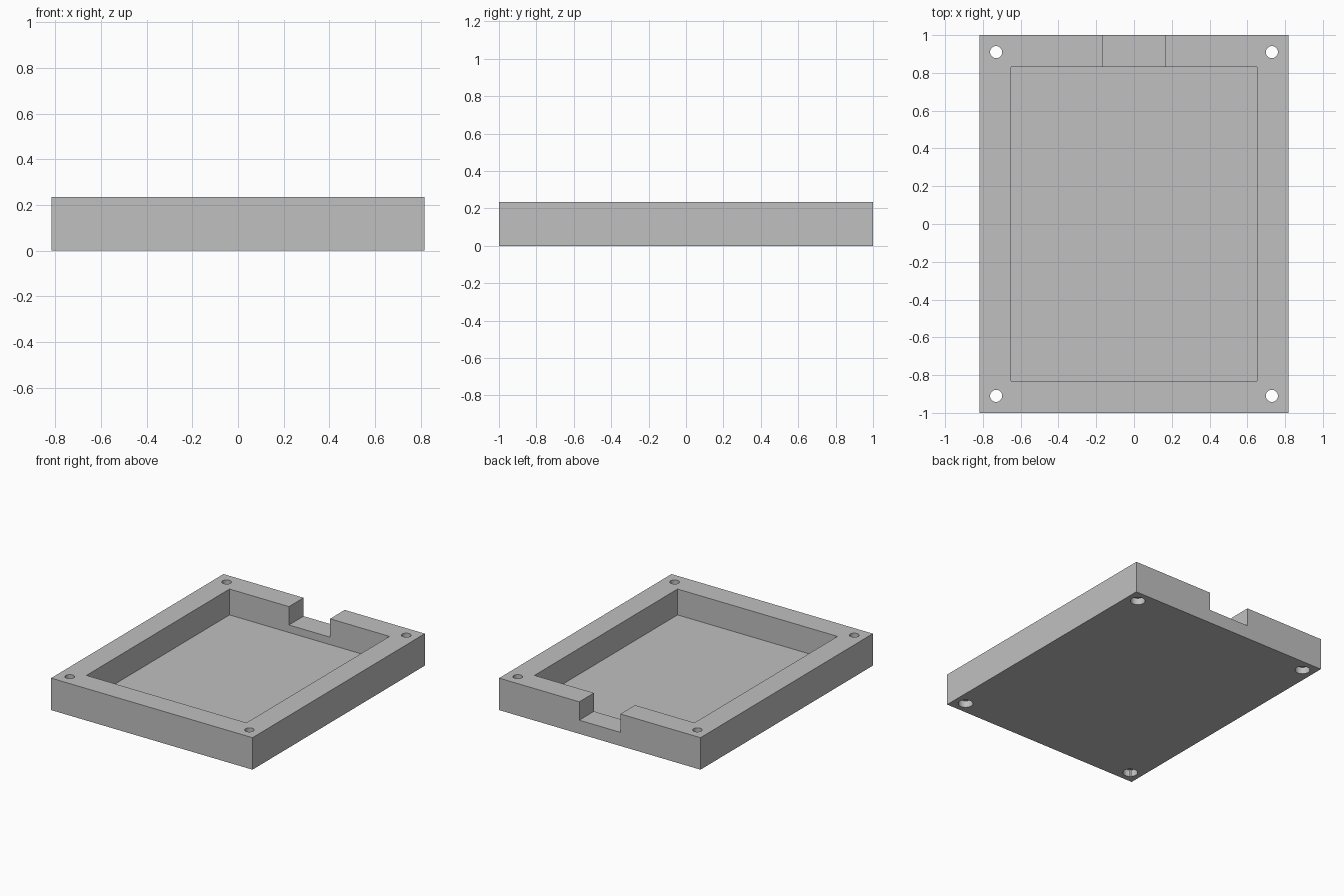
import bpy
import math

old = bpy.data.objects.get("Cube")
if old:
    bpy.data.objects.remove(old, do_unlink=True)

WIDTH, LENGTH, HEIGHT = 1.636, 2.0, 0.235
POCKET_X, POCKET_Y = 0.65, 0.83      # half sizes of the recess
FLOOR = 0.045                        # recess floor height
NOTCH_FLOOR = 0.10
HOLE_X, HOLE_Y = 0.73, 0.91

grey = bpy.data.materials.new("light_grey")
grey.use_nodes = True
colour = (0.527, 0.527, 0.527, 1)
grey.diffuse_color = colour
grey.node_tree.nodes["Principled BSDF"].inputs["Base Color"].default_value = colour


def box(name, x0, x1, y0, y1, z0, z1):
    bpy.ops.mesh.primitive_cube_add(
        size=1, location=((x0 + x1) / 2, (y0 + y1) / 2, (z0 + z1) / 2))
    ob = bpy.context.object
    ob.name = name
    ob.scale = (x1 - x0, y1 - y0, z1 - z0)
    bpy.ops.object.transform_apply(location=True, rotation=False, scale=True)
    ob.data.materials.append(grey)
    return ob


def cylinder(name, x, y, radius, z0, z1):
    bpy.ops.mesh.primitive_cylinder_add(
        vertices=48, radius=radius, depth=z1 - z0, location=(x, y, (z0 + z1) / 2))
    ob = bpy.context.object
    ob.name = name
    ob.data.materials.append(grey)
    return ob


def cut(target, cutter):
    bpy.context.view_layer.objects.active = target
    mod = target.modifiers.new(cutter.name, 'BOOLEAN')
    mod.operation = 'DIFFERENCE'
    mod.solver = 'EXACT'
    mod.object = cutter
    bpy.ops.object.modifier_apply(modifier=mod.name)
    bpy.data.objects.remove(cutter, do_unlink=True)


# Rectangular tray body
tray = box("tray", -WIDTH / 2, WIDTH / 2, -LENGTH / 2, LENGTH / 2, 0, HEIGHT)

# Recess and the notch through the back wall
cut(tray, box("recess_cutter", -POCKET_X, POCKET_X, -POCKET_Y, POCKET_Y, FLOOR, 1))
cut(tray, box("notch_cutter", -0.167, 0.167, POCKET_Y - 0.1, 1.2, NOTCH_FLOOR, 1))

# Corner screw holes, counterbored from below
for sx in (-1, 1):
    for sy in (-1, 1):
        x, y = sx * HOLE_X, sy * HOLE_Y
        cut(tray, cylinder("hole_cutter", x, y, 0.032, -0.1, 0.4))
        cut(tray, cylinder("counterbore_cutter", x, y, 0.05, -0.1, 0.05))

# Smooth hole walls, sharp edges elsewhere
bpy.ops.object.select_all(action='DESELECT')
tray.select_set(True)
bpy.context.view_layer.objects.active = tray
bpy.ops.object.shade_smooth_by_angle(angle=math.radians(30))
